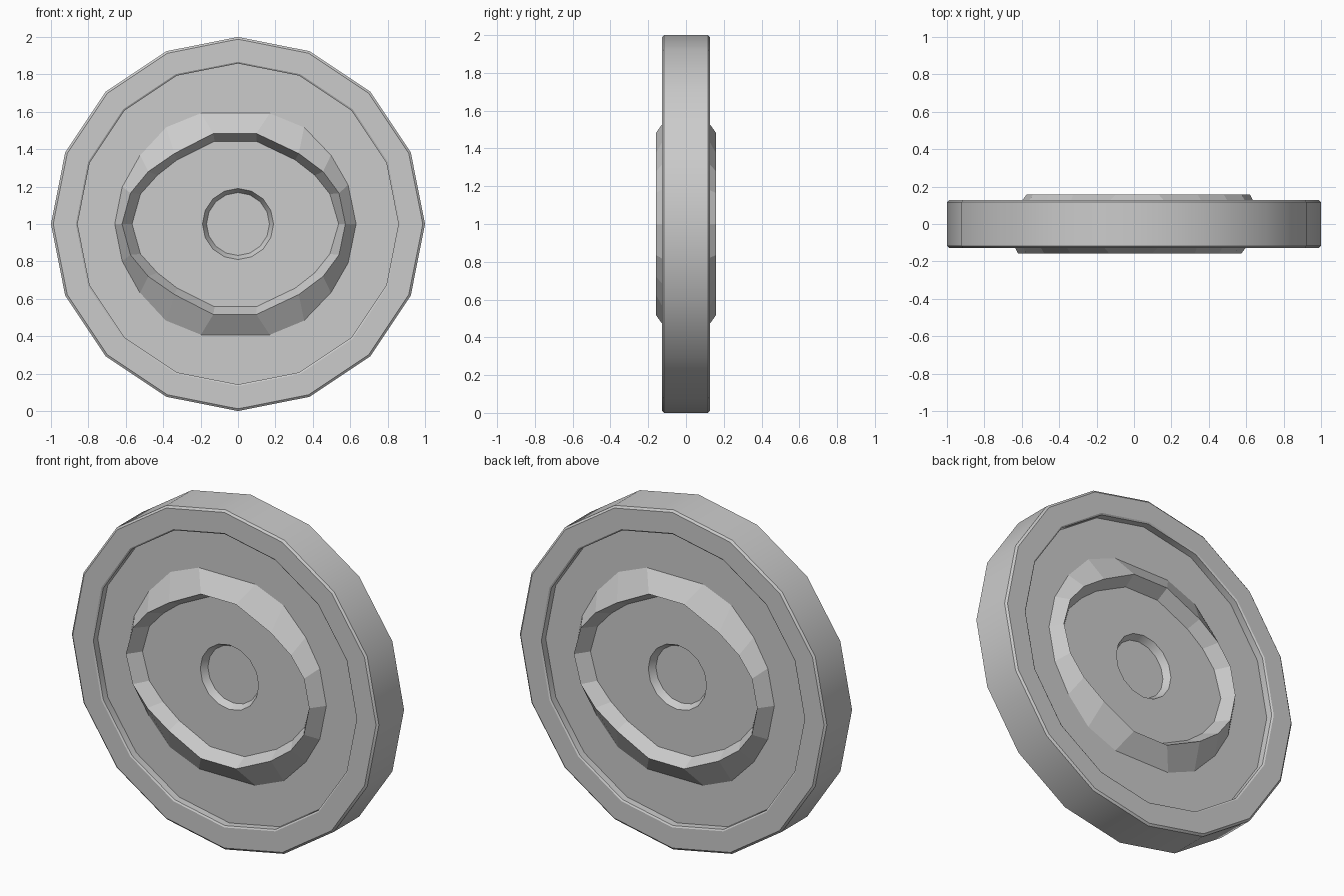
import bpy, bmesh
from math import sin, cos, pi
from mathutils import Matrix, Vector

if "Cube" in bpy.data.objects:
    bpy.data.objects.remove(bpy.data.objects["Cube"])

CENTRE = Vector((0, 0, 1))


def finish(name, bm):
    bmesh.ops.remove_doubles(bm, verts=bm.verts, dist=1e-5)
    bmesh.ops.recalc_face_normals(bm, faces=bm.faces)
    mesh = bpy.data.meshes.new(name)
    bm.to_mesh(mesh)
    bm.free()
    ob = bpy.data.objects.new(name, mesh)
    bpy.context.collection.objects.link(ob)
    return ob


def bridge(bm, loops):
    """Join matching closed loops of points with quads."""
    rows = [[bm.verts.new(p) for p in loop] for loop in loops]
    for a, b in zip(rows, rows[1:]):
        n = len(a)
        for i in range(n):
            j = (i + 1) % n
            bm.faces.new((a[i], a[j], b[j], b[i]))
    return rows


# wheel disc: stepped profile (radius, y) turned in 16 segments
half = [(0.168, -0.04), (0.19, -0.08), (0.858, -0.08), (0.858, -0.121),
        (0.867, -0.127), (0.988, -0.127), (1.0, -0.117)]
profile = half + [(r, -y) for r, y in reversed(half)]
bm = bmesh.new()
rows = bridge(bm, [[CENTRE + Vector((r * sin(k * pi / 8), y, r * cos(k * pi / 8)))
                    for k in range(16)] for r, y in profile])
bm.faces.new(rows[0])
bm.faces.new(rows[-1])
disc = finish("wheel_disc", bm)
bpy.context.view_layer.objects.active = disc
disc.select_set(True)
bpy.ops.object.shade_smooth_by_angle(angle=pi / 6)
disc.select_set(False)

# faceted oval ridge: upper halves of the foot, crest and inner loops (x, z)
foot = [(-.66, 0), (-.62, .2), (-.525, .37), (-.386, .52), (-.2, .595),
        (.172, .595), (.354, .52), (.498, .37), (.59, .21), (.633, 0)]
crest = [(-.62, 0), (-.575, .165), (-.48, .28), (-.34, .377), (-.132, .484),
         (.098, .484), (.325, .377), (.455, .28), (.54, .165), (.574, 0)]
inner = [(-.565, 0), (-.52, .16), (-.43, .26), (-.325, .342), (-.125, .441),
         (.098, .441), (.305, .342), (.41, .26), (.49, .16), (.537, 0)]


def ridge(name, angle):
    bm = bmesh.new()
    loops = []
    for pts, y in ((foot, -.078), (crest, -.158), (inner, -.078)):
        ring = pts + [(x, -z) for x, z in reversed(pts[1:-1])]
        loops.append([CENTRE + Vector((x, y, z)) for x, z in ring])
    loops.append([p.copy() for p in loops[0]])  # closes the underside
    bridge(bm, loops)
    bmesh.ops.rotate(bm, verts=bm.verts, matrix=Matrix.Rotation(angle, 3, 'Z'))
    return finish(name, bm)


ridge("front_ridge", 0)
ridge("back_ridge", pi)
